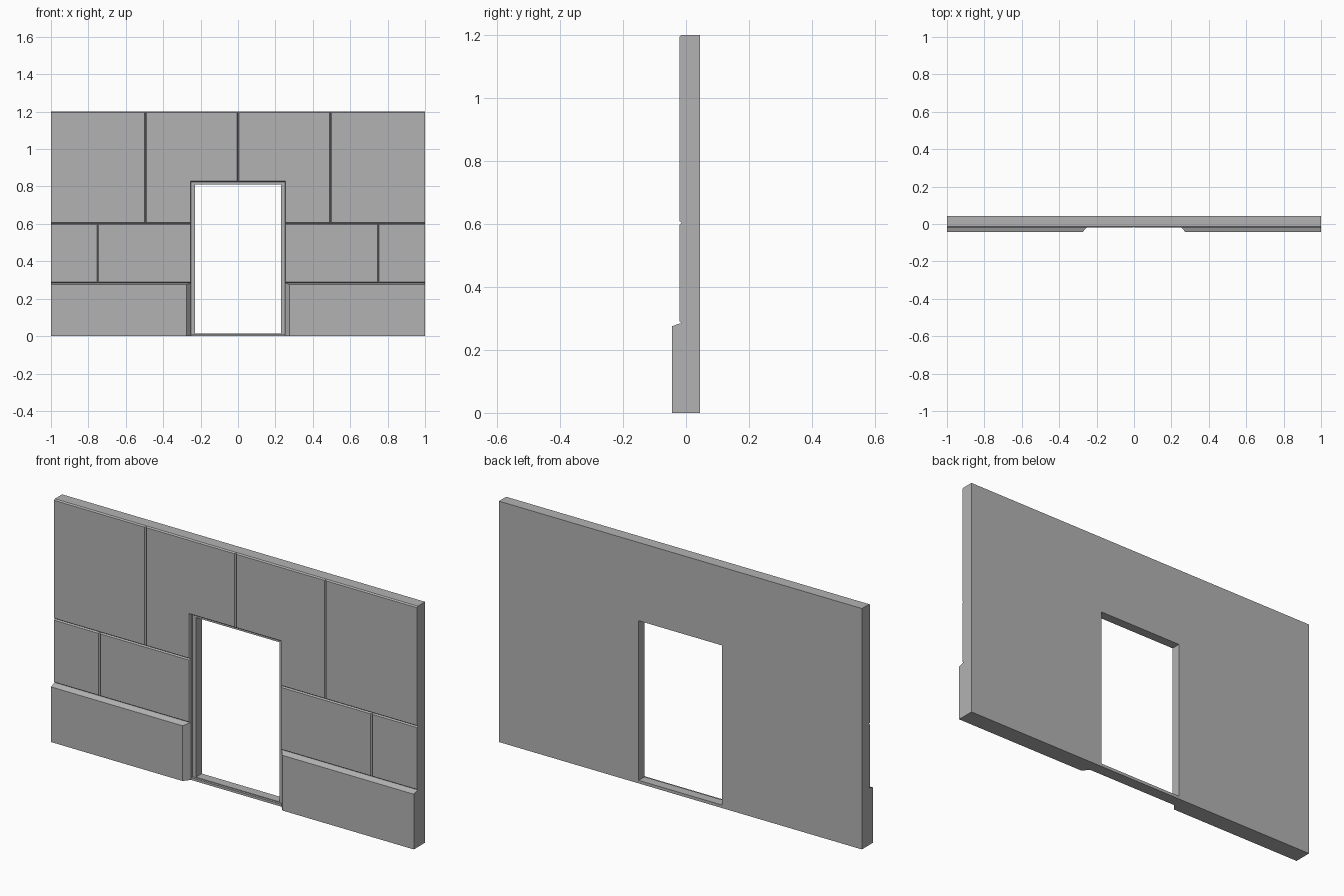
import bpy
import bmesh

cube = bpy.data.objects.get("Cube")
if cube:
    bpy.data.objects.remove(cube, do_unlink=True)

# One plain grey for the whole wall
GREY = (0.45, 0.45, 0.45, 1.0)
stone = bpy.data.materials.new("grey_stone")
stone.use_nodes = True
stone.diffuse_color = GREY
stone.node_tree.nodes["Principled BSDF"].inputs["Base Color"].default_value = GREY

BACK, CORE, RECESS, FRONT = 0.044, -0.013, -0.002, -0.044
JAMB, LINTEL = 0.25, 0.825      # outer edge of the door recess
BASE_TOP, ROW = 0.285, 0.603    # heights of the horizontal joints
WALL_TOP = 1.2


def finish(bm, name):
    mesh = bpy.data.meshes.new(name)
    bm.to_mesh(mesh)
    bm.free()
    mesh.materials.append(stone)
    obj = bpy.data.objects.new(name, mesh)
    bpy.context.collection.objects.link(obj)
    return obj


def rect(x0, x1, z0, z1, y):
    return [(x0, y, z0), (x1, y, z0), (x1, y, z1), (x0, y, z1)]


def loft(name, loops, ring=False):
    """Join rectangles in order, either as a closed ring or as a capped block."""
    bm = bmesh.new()
    rows = [[bm.verts.new(p) for p in loop] for loop in loops]
    pairs = list(zip(rows, rows[1:]))
    if ring:
        pairs.append((rows[-1], rows[0]))
    else:
        bm.faces.new(rows[0])
        bm.faces.new(rows[-1])
    for a, b in pairs:
        for i in range(4):
            j = (i + 1) % 4
            bm.faces.new((a[i], a[j], b[j], b[i]))
    bmesh.ops.recalc_face_normals(bm, faces=bm.faces)
    return finish(bm, name)


def panel(name, outline, side):
    """Raised stone facing with bevelled joints, flush with the wall's end."""
    points = [(x * side, CORE, z) for x, z in outline]
    if side < 0:
        points.reverse()
    bm = bmesh.new()
    face = bm.faces.new([bm.verts.new(p) for p in points])
    bm.normal_update()
    bmesh.ops.inset_region(bm, faces=[face], thickness=0.005, depth=0.007,
                           use_boundary=True, use_even_offset=True)
    for v in bm.verts:
        if abs(v.co.x) > 0.99:
            v.co.x = side
    return finish(bm, name)


def box_outline(x0, x1, z0, z1):
    return [(x0, z0), (x1, z0), (x1, z1), (x0, z1)]


# Wall body with a stepped doorway and low sill
loft("wall_body", [
    rect(-1, 1, 0, WALL_TOP, BACK),
    rect(-1, 1, 0, WALL_TOP, CORE),
    rect(-JAMB, JAMB, 0.012, LINTEL, CORE),
    rect(-JAMB, JAMB, 0.012, LINTEL, RECESS),
    rect(-0.23, 0.23, 0.015, 0.81, RECESS),
    rect(-0.23, 0.23, 0.015, 0.81, BACK),
], ring=True)

for label, side in (("left", 1), ("right", -1)):
    # Base course with sloping top and chamfered door end
    loft(label + "_plinth", [
        rect(JAMB * side, side, 0, BASE_TOP, CORE),
        rect(0.255 * side, side, 0, BASE_TOP - 0.001, -0.02),
        rect(0.275 * side, side, 0, 0.275, FRONT),
    ])
    # Middle course
    panel(label + "_middle_inner_panel", box_outline(JAMB, 0.75, BASE_TOP, ROW), side)
    panel(label + "_middle_outer_panel", box_outline(0.75, 1, BASE_TOP, ROW), side)
    # Upper course, notched around the doorway
    panel(label + "_upper_outer_panel", box_outline(0.495, 1, ROW, WALL_TOP), side)
    panel(label + "_lintel_panel",
          [(JAMB, ROW), (0.495, ROW), (0.495, WALL_TOP), (0, WALL_TOP),
           (0, LINTEL), (JAMB, LINTEL)], side)
